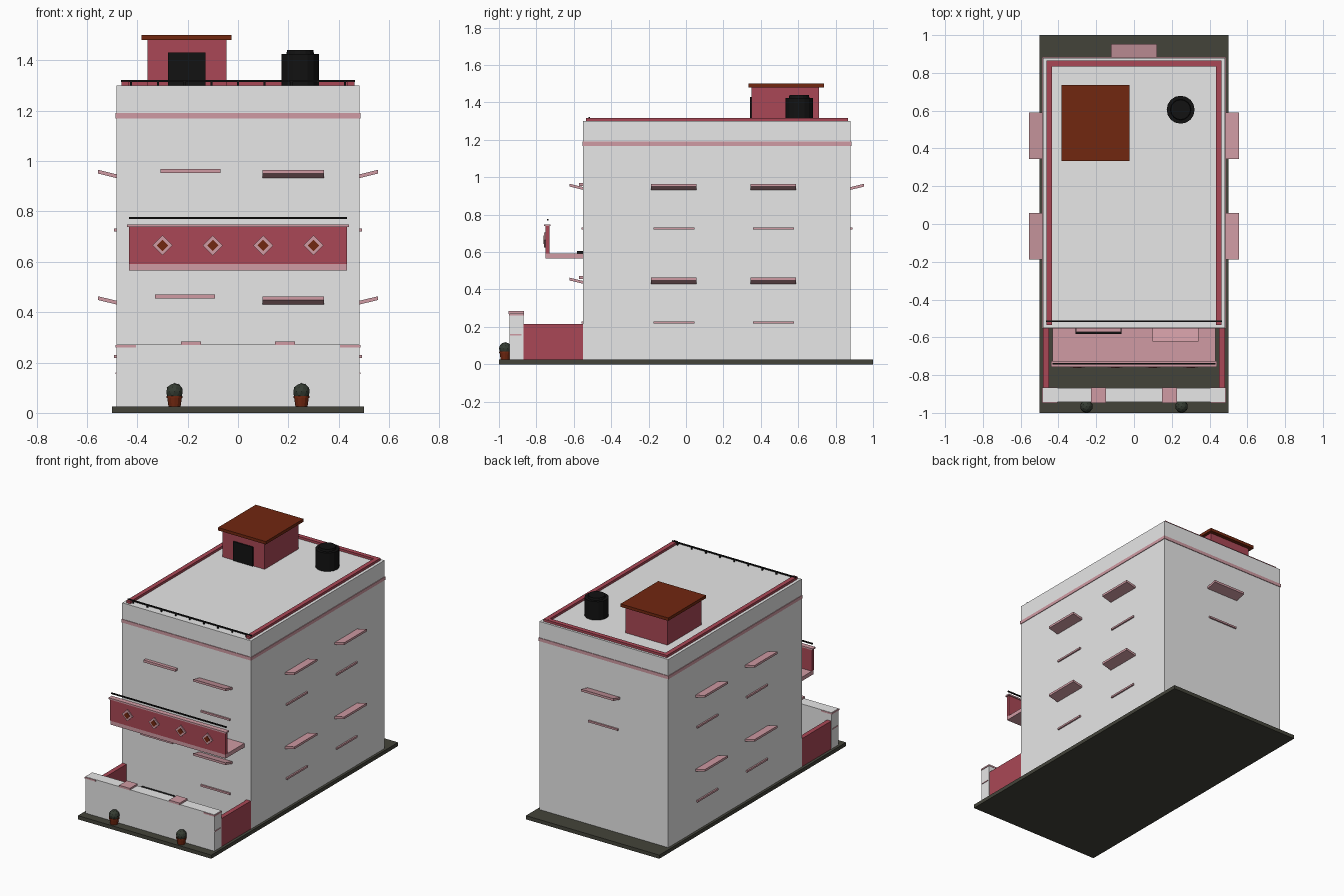
import bpy, bmesh, math
from mathutils import Matrix, Vector

old = bpy.data.objects.get("Cube")
if old:
    bpy.data.objects.remove(old, do_unlink=True)


def material(name, rgb):
    m = bpy.data.materials.new(name)
    m.use_nodes = True
    m.diffuse_color = (*rgb, 1)
    bsdf = next(n for n in m.node_tree.nodes if n.type == "BSDF_PRINCIPLED")
    bsdf.inputs["Base Color"].default_value = (*rgb, 1)
    return m


WALL = material("white plaster", (0.8, 0.8, 0.8))
RED = material("maroon paint", (0.4, 0.064, 0.092))
PINK = material("pink trim", (0.63, 0.33, 0.37))
BROWN = material("rust brown", (0.165, 0.02, 0.005))
PAVING = material("dark paving", (0.057, 0.057, 0.042))
BLACK = material("black metal", (0.006, 0.006, 0.006))
LEAF = material("dark foliage", (0.035, 0.045, 0.032))


def finish(name, bm, mat):
    bmesh.ops.recalc_face_normals(bm, faces=bm.faces)
    mesh = bpy.data.meshes.new(name)
    bm.to_mesh(mesh)
    bm.free()
    mesh.materials.append(mat)
    obj = bpy.data.objects.new(name, mesh)
    bpy.context.collection.objects.link(obj)
    return obj


def box(name, mat, xs, ys, zs, tilt=0, turn=None):
    """Box from ranges; tilt lifts its -y edge, turn is a final matrix."""
    bm = bmesh.new()
    bmesh.ops.create_cube(bm, size=1)
    for v in bm.verts:
        outer = v.co.y < 0
        v.co = Vector(r[0] if c < 0 else r[1] for c, r in zip(v.co, (xs, ys, zs)))
        if outer:
            v.co.z += tilt
    if turn:
        bm.transform(turn)
    return finish(name, bm, mat)


def cone(name, mat, x, y, z0, z1, r0, r1, sides):
    bm = bmesh.new()
    bmesh.ops.create_cone(bm, cap_ends=True, segments=sides, radius1=r0, radius2=r1,
                          depth=z1 - z0, matrix=Matrix.Translation((x, y, (z0 + z1) / 2)))
    return finish(name, bm, mat)


def on_wall(x, y, angle):
    return Matrix.Translation((x, y, 0)) @ Matrix.Rotation(math.radians(angle), 4, "Z")


def window_trim(name, x, y, angle, z):
    """Upturned sunshade with a narrow sill below it."""
    place = on_wall(x, y, angle)
    box(name + "_sunshade", PINK, (-0.122, 0.122), (-0.072, 0.01), (z, z + 0.015), 0.02, place)
    box(name + "_sill", PINK, (-0.11, 0.11), (-0.01, 0.01), (z - 0.21, z - 0.198), 0, place)


# Plot and main block
FRONT, BACK, SIDE = -0.55, 0.88, 0.483
box("ground_slab", PAVING, (-0.5, 0.5), (-1, 1), (0, 0.025))
box("main_block", WALL, (-SIDE, SIDE), (FRONT, BACK), (0.002, 1.3))
box("upper_band", PINK, (-SIDE - 0.004, SIDE + 0.004), (FRONT - 0.004, BACK + 0.004), (1.168, 1.19))

# Window trims on both floors
for floor, z in (("lower", 0.428), ("upper", 0.93)):
    for side, s in (("left", 1), ("right", -1)):
        for where, y in (("front", -0.065), ("rear", 0.467)):
            window_trim(f"{floor}_{side}_{where}", s * SIDE, y, 90 * s, z)
    window_trim(f"{floor}_front", 0.22, FRONT, 0, z)
window_trim("upper_back", 0, BACK, 180, 0.93)

# Door lintels and thresholds
for floor, x, z, step in (("lower", -0.21, 0.455, 0.085), ("upper", -0.188, 0.952, 0.592)):
    box(floor + "_door_lintel", PINK, (x - 0.119, x + 0.119), (-0.572, FRONT), (z, z + 0.016))
    box(floor + "_door_threshold", BLACK, (x - 0.121, x + 0.121), (-0.582, FRONT), (step, step + 0.014))

# Balcony with diamond ornaments and rail
box("balcony_floor", PINK, (-0.432, 0.432), (-0.75, FRONT), (0.565, 0.592))
box("balcony_parapet", RED, (-0.432, 0.432), (-0.752, -0.73), (0.592, 0.738))
box("balcony_coping", PINK, (-0.44, 0.44), (-0.758, -0.724), (0.738, 0.748))
box("balcony_rail", BLACK, (-0.432, 0.432), (-0.744, -0.736), (0.77, 0.778))
for i in range(4):
    spin = Matrix.Translation((-0.3 + 0.2 * i, -0.752, 0.665)) @ Matrix.Rotation(math.pi / 4, 4, "Y")
    box("diamond_frame", PINK, (-0.028, 0.028), (-0.007, 0.002), (-0.028, 0.028), 0, spin)
    box("diamond_centre", BROWN, (-0.016, 0.016), (-0.01, 0.002), (-0.016, 0.016), 0, spin)

# Boundary walls
box("front_wall", WALL, (-SIDE, SIDE), (-0.943, -0.868), (0.025, 0.272))
for side, s in (("left", 1), ("right", -1)):
    box(side + "_boundary_wall", RED, sorted((s * 0.45, s * 0.481)), (-0.868, FRONT), (0.025, 0.215))
    box(side + "_corner_band", PINK, sorted((s * 0.405, s * 0.487)), (-0.947, -0.866), (0.26, 0.27))
    box(side + "_end_stripe", PINK, sorted((s * 0.48, s * 0.487)), (-0.94, -0.88), (0.155, 0.161))
    box(side + "_wall_cap", PINK, (s * 0.187 - 0.04, s * 0.187 + 0.04), (-0.948, -0.865), (0.27, 0.284))
    # Potted plants
    x, y = s * 0.252, -0.967
    cone("plant_pot", BROWN, x, y, 0.025, 0.06, 0.024, 0.029, 12)
    cone("pot_rim", BROWN, x, y, 0.06, 0.068, 0.032, 0.032, 12)
    bm = bmesh.new()
    bmesh.ops.create_icosphere(bm, subdivisions=2, radius=0.034,
                               matrix=Matrix.Translation((x, y + 0.001, 0.084)))
    finish("plant_leaves", bm, LEAF)

# Roof parapet and front rail
for side, s in (("left", 1), ("right", -1)):
    box(side + "_roof_parapet", RED, sorted((s * 0.433, s * 0.463)), (-0.535, 0.865), (1.3, 1.316))
box("back_roof_parapet", RED, (-0.463, 0.463), (0.835, 0.865), (1.3, 1.3155))
box("roof_rail", BLACK, (-0.465, 0.465), (-0.52, -0.512), (1.313, 1.321))
for i in range(9):
    x = -0.424 + 0.106 * i
    box("roof_rail_post", BLACK, (x - 0.004, x + 0.004), (-0.52, -0.512), (1.3, 1.315))

# Stair cabin
box("cabin_walls", RED, (-0.36, -0.045), (0.35, 0.712), (1.3, 1.48))
box("cabin_roof", BROWN, (-0.383, -0.025), (0.333, 0.737), (1.48, 1.5))
box("cabin_door", BLACK, (-0.277, -0.13), (0.343, 0.352), (1.3, 1.43))

# Water tank
cone("tank_body", BLACK, 0.247, 0.605, 1.3, 1.425, 0.074, 0.074, 16)
cone("tank_lid", BLACK, 0.247, 0.605, 1.425, 1.44, 0.055, 0.052, 16)
